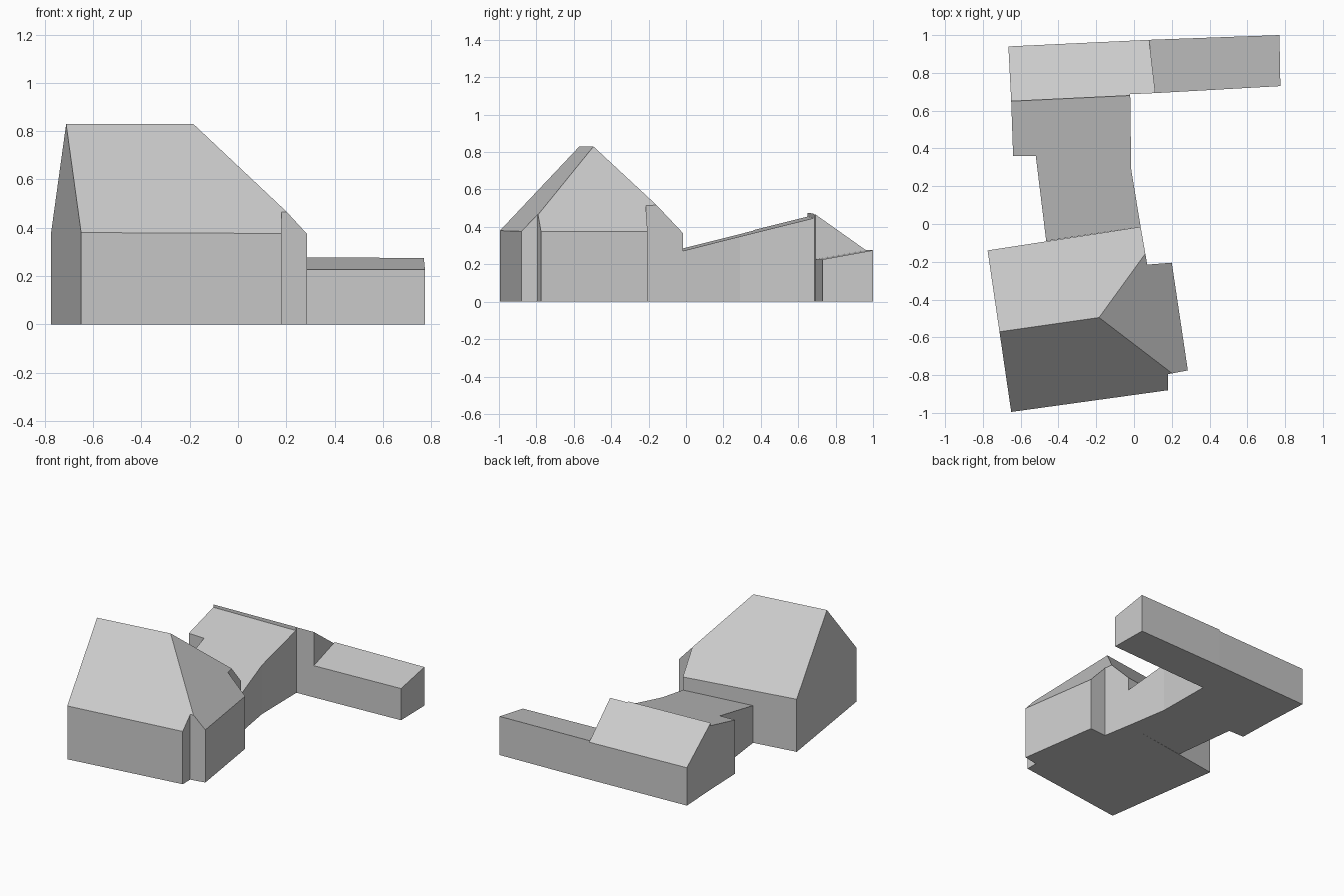
import bpy
import bmesh
from mathutils import Vector

if "Cube" in bpy.data.objects:
    bpy.data.objects.remove(bpy.data.objects["Cube"])

grey = bpy.data.materials.new("plain grey")
grey.use_nodes = True
colour = (0.6, 0.6, 0.6, 1)
grey.diffuse_color = colour
grey.node_tree.nodes["Principled BSDF"].inputs["Base Color"].default_value = colour


def building(name, footprint, roof_planes):
    """Extrude a footprint, then slice it with roof planes (three points each)."""
    bm = bmesh.new()
    base = bm.faces.new([bm.verts.new((x, y, 0)) for x, y in footprint])
    walls = bmesh.ops.extrude_face_region(bm, geom=[base], use_keep_orig=True)
    top = [v for v in walls["geom"] if isinstance(v, bmesh.types.BMVert)]
    bmesh.ops.translate(bm, verts=top, vec=(0, 0, 2))
    for points in roof_planes:
        a, b, c = map(Vector, points)
        normal = (b - a).cross(c - a).normalized()
        if normal.z < 0:
            normal.negate()
        cut = bmesh.ops.bisect_plane(bm, geom=bm.verts[:] + bm.edges[:] + bm.faces[:],
                                     plane_co=a, plane_no=normal, clear_outer=True)
        rim = [e for e in cut["geom_cut"] if isinstance(e, bmesh.types.BMEdge)]
        bmesh.ops.contextual_create(bm, geom=rim)
    bmesh.ops.recalc_face_normals(bm, faces=bm.faces[:])
    mesh = bpy.data.meshes.new(name)
    bm.to_mesh(mesh)
    bm.free()
    mesh.materials.append(grey)
    bpy.context.collection.objects.link(bpy.data.objects.new(name, mesh))


# Main house: gable on the right side, hip on the left side
ridge_a, ridge_b = (-0.71, -0.57, 0.83), (-0.185, -0.495, 0.83)
building("main_house",
         [(-0.775, -0.14), (0.035, -0.015), (0.07, -0.215), (0.2, -0.205),
          (0.285, -0.775), (0.18, -0.795), (0.18, -0.88), (-0.65, -0.995)],
         [(ridge_a, ridge_b, (-0.65, -0.995, 0.38)),
          (ridge_a, ridge_b, (-0.775, -0.14, 0.375)),
          (ridge_b, (0.2, -0.205, 0.375), (0.285, -0.775, 0.375))])

# Link between the house and the rear wing, with a single slope
building("link_building",
         [(-0.465, -0.09), (0.035, -0.015), (-0.015, 0.29), (-0.02, 0.68),
          (-0.65, 0.65), (-0.64, 0.36), (-0.52, 0.36)],
         [((-0.65, 0.65, 0.455), (-0.02, 0.68, 0.446), (0.035, -0.015, 0.272))])

# Rear wing: tall lean-to falling to the back
building("rear_wing",
         [(-0.665, 0.94), (0.08, 0.975), (0.113, 0.693), (-0.02, 0.687), (-0.02, 0.68), (-0.65, 0.65)],
         [((-0.65, 0.65, 0.475), (0.113, 0.693, 0.466), (-0.665, 0.94, 0.27))])

# Low annex beside the rear wing, falling to the front
building("low_annex",
         [(0.08, 0.975), (0.77, 1.0), (0.775, 0.73), (0.113, 0.693)],
         [((0.77, 1.0, 0.275), (0.775, 0.73, 0.226), (0.113, 0.693, 0.226))])
